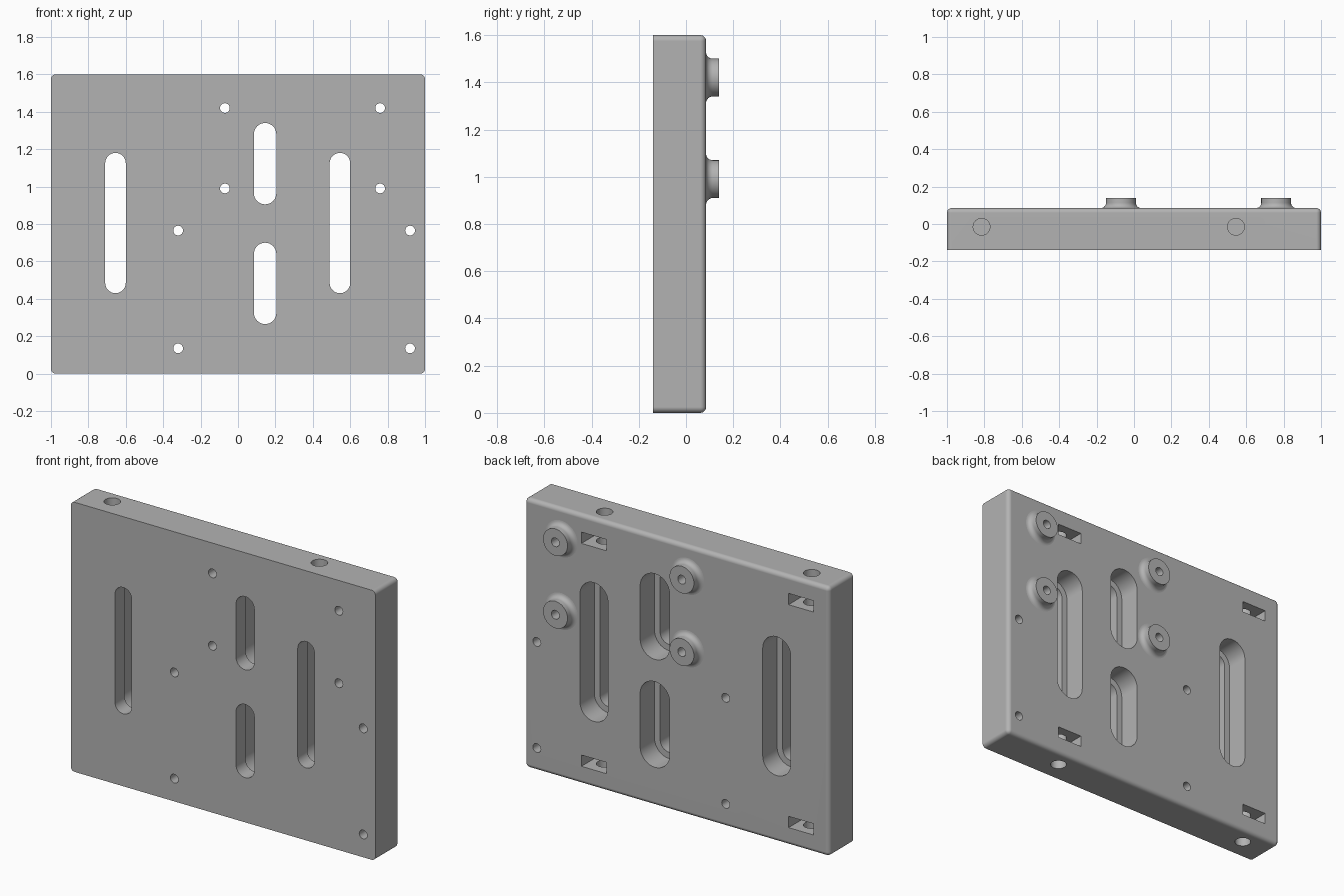
import bpy
import bmesh
from math import cos, sin, pi
from mathutils import Matrix, Vector

cube = bpy.data.objects.get("Cube")
if cube:
    bpy.data.objects.remove(cube, do_unlink=True)

FRONT, BACK, BOSS_TOP = -0.14, 0.085, 0.14
HEIGHT = 1.6

grey = bpy.data.materials.new("plain grey")
grey.use_nodes = True
grey.diffuse_color = (0.45, 0.45, 0.45, 1)
grey.node_tree.nodes["Principled BSDF"].inputs["Base Color"].default_value = grey.diffuse_color


def add_object(name, bm):
    bmesh.ops.recalc_face_normals(bm, faces=bm.faces)
    mesh = bpy.data.meshes.new(name)
    bm.to_mesh(mesh)
    bm.free()
    mesh.materials.append(grey)
    obj = bpy.data.objects.new(name, mesh)
    bpy.context.collection.objects.link(obj)
    return obj


def prism(bm, outline, axis, low, high):
    """Extrude a 2D outline: along y from (x, z), or along z from (x, y)."""
    def place(p, t):
        return (p[0], t, p[1]) if axis == "y" else (p[0], p[1], t)
    a = [bm.verts.new(place(p, low)) for p in outline]
    b = [bm.verts.new(place(p, high)) for p in outline]
    bm.faces.new(a)
    bm.faces.new(b[::-1])
    for i in range(len(a)):
        j = (i + 1) % len(a)
        bm.faces.new((a[i], b[i], b[j], a[j]))


def circle(x, y, r, n=32):
    return [(x + r * cos(2 * pi * i / n), y + r * sin(2 * pi * i / n)) for i in range(n)]


def stadium(x, low, high, r, n=16):
    """Upright slot outline whose arc ends are centred on low and high."""
    top = [(x + r * cos(pi * i / n), high + r * sin(pi * i / n)) for i in range(n + 1)]
    bottom = [(x - r * cos(pi * i / n), low - r * sin(pi * i / n)) for i in range(n + 1)]
    return top + bottom


def cutter(name, prisms):
    bm = bmesh.new()
    for p in prisms:
        prism(bm, *p)
    obj = add_object(name, bm)
    obj.hide_render = True
    return obj


# Plate, rounded on every edge except the rim of the front face
bm = bmesh.new()
bmesh.ops.create_cube(bm, size=1, matrix=Matrix.Translation(
    (0, (FRONT + BACK) / 2, HEIGHT / 2)) @ Matrix.Diagonal((2, BACK - FRONT, HEIGHT, 1)))
rounded = [e for e in bm.edges if max(v.co.y for v in e.verts) > 0]
bmesh.ops.bevel(bm, geom=rounded, offset=0.025, segments=6, profile=0.5, affect="EDGES")
plate = add_object("mounting_plate", bm)

# Standoff bosses with a filleted foot, revolved about y
boss_spots = [(x, z) for x in (-0.07, 0.76) for z in (0.99, 1.42)]
fillet, radius = 0.028, 0.08
profile = [(0, BOSS_TOP), (radius, BOSS_TOP)]
for i in range(7):
    a = pi / 2 * i / 6
    profile.append((radius + fillet * (1 - cos(a)), BACK + fillet * (1 - sin(a))))
profile += [(radius + fillet, 0.05), (0, 0.05)]
bm = bmesh.new()
for x, z in boss_spots:
    verts = [bm.verts.new((x + r, y, z)) for r, y in profile]
    edges = [bm.edges.new(pair) for pair in zip(verts, verts[1:])]
    bmesh.ops.spin(bm, geom=verts + edges, cent=(x, 0, z), axis=(0, 1, 0),
                   angle=2 * pi, steps=48)
bmesh.ops.remove_doubles(bm, verts=bm.verts, dist=0.0005)
bosses = add_object("standoff_bosses", bm)
bosses.hide_render = True

# Slots: centre x, arc centres, half width
slots = [(-0.655, 0.485, 1.125, 0.055), (0.545, 0.485, 1.125, 0.055),
         (0.145, 0.325, 0.64, 0.06), (0.145, 0.965, 1.28, 0.06)]
slot_cut = cutter("slot_cutter", [(stadium(*s), "y", -0.3, 0) for s in slots])
recess_cut = cutter("slot_recess_cutter", [
    (stadium(x, lo, hi, r + 0.037), "y", -0.05, 0.3) for x, lo, hi, r in slots])

# Screw holes through the plate and bosses
screw_spots = boss_spots + [(x, z) for x in (-0.32, 0.92) for z in (0.135, 0.765)]
screw_cut = cutter("screw_hole_cutter", [
    (circle(x, z, 0.026, 24), "y", -0.3, 0.3) for x, z in screw_spots])

# Bores in the top and bottom edges, crossed by hex-ended nut pockets
bore_y, half = -0.015, 0.082
corner = half / cos(pi / 6)
bores, pockets = [], []
for x in (-0.815, 0.545):
    pocket = [(x - half, 0.3), (x - half, bore_y - corner / 2), (x, bore_y - corner),
              (x + half, bore_y - corner / 2), (x + half, 0.3)]
    for bore_low, bore_high, low in ((-0.1, 0.3, 0.105), (1.3, 1.7, 1.428)):
        bores.append((circle(x, bore_y, 0.045), "z", bore_low, bore_high))
        pockets.append((pocket, "z", low, low + 0.067))
bore_cut = cutter("edge_bore_cutter", bores)
pocket_cut = cutter("nut_pocket_cutter", pockets)

# Join the bosses and cut the openings
bpy.ops.object.select_all(action="DESELECT")
bpy.context.view_layer.objects.active = plate
plate.select_set(True)
for tool in (bosses, recess_cut, slot_cut, screw_cut, pocket_cut, bore_cut):
    mod = plate.modifiers.new(tool.name, "BOOLEAN")
    mod.operation = "UNION" if tool is bosses else "DIFFERENCE"
    mod.solver = "EXACT"
    mod.object = tool
    bpy.ops.object.modifier_apply(modifier=mod.name)
    bpy.data.objects.remove(tool, do_unlink=True)

# Smooth rounds with crisp edges
bpy.ops.object.shade_smooth_by_angle(angle=pi / 6)
weighted = plate.modifiers.new("weighted_normals", "WEIGHTED_NORMAL")
weighted.keep_sharp = True
